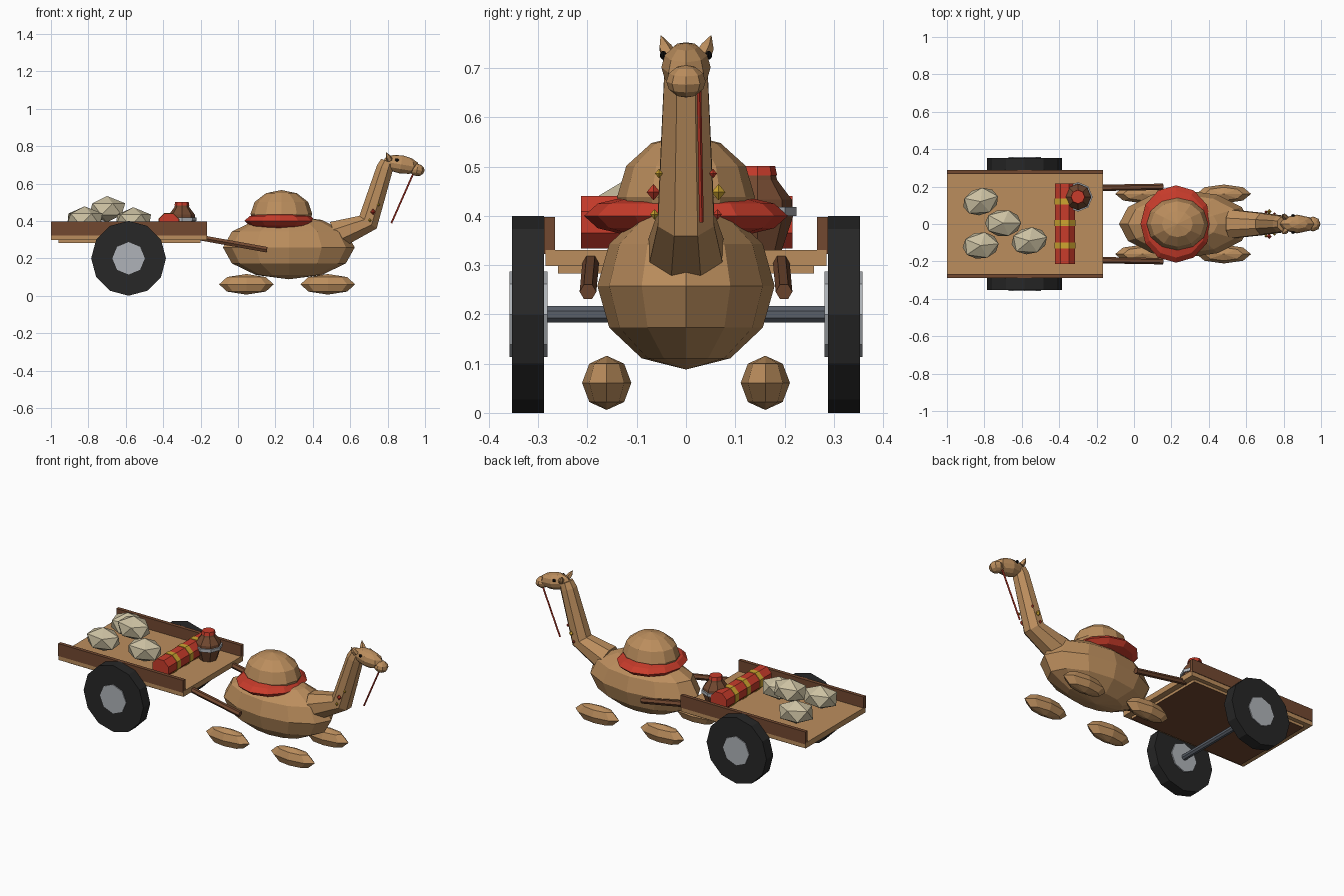
import bpy, bmesh, math
from mathutils import Vector, Matrix, Euler

if "Cube" in bpy.data.objects:
    bpy.data.objects.remove(bpy.data.objects["Cube"])


def material(name, r, g, b):
    m = bpy.data.materials.new(name)
    m.diffuse_color = (r, g, b, 1)
    m.use_nodes = True
    m.node_tree.nodes["Principled BSDF"].inputs["Base Color"].default_value = m.diffuse_color
    return m


TAN = material("tan", 0.50, 0.27, 0.11)
BROWN = material("dark brown", 0.17, 0.066, 0.03)
RED = material("red", 0.58, 0.045, 0.024)
GOLD = material("gold", 0.62, 0.38, 0.03)
CREAM = material("cream", 0.60, 0.53, 0.36)
RUBBER = material("rubber black", 0.02, 0.02, 0.02)
SILVER = material("light grey", 0.43, 0.45, 0.48)
STEEL = material("steel grey", 0.10, 0.115, 0.14)
BLACK = material("eye black", 0.003, 0.003, 0.003)


def finish(name, bm, *mats):
    bmesh.ops.recalc_face_normals(bm, faces=bm.faces[:])
    me = bpy.data.meshes.new(name)
    bm.to_mesh(me)
    bm.free()
    for m in mats:
        me.materials.append(m)
    ob = bpy.data.objects.new(name, me)
    bpy.context.collection.objects.link(ob)
    return ob


def box(name, lo, hi, mat):
    lo, hi = Vector(lo), Vector(hi)
    bm = bmesh.new()
    bmesh.ops.create_cube(bm, size=1, matrix=Matrix.LocRotScale((lo + hi) / 2, None, hi - lo))
    return finish(name, bm, mat)


def ball(name, loc, radii, mat, seg=12, rings=6, rot=(0, 0, 0)):
    bm = bmesh.new()
    bmesh.ops.create_uvsphere(bm, u_segments=seg, v_segments=rings, radius=1,
                              matrix=Matrix.LocRotScale(Vector(loc), Euler(rot), Vector(radii)))
    return finish(name, bm, mat)


def lump(name, loc, radii, mat, turn=0.0):
    bm = bmesh.new()
    bmesh.ops.create_icosphere(bm, subdivisions=1, radius=1,
                               matrix=Matrix.LocRotScale(Vector(loc), Euler((0, 0, turn)), Vector(radii)))
    return finish(name, bm, mat)


def tube(name, points, radii, mat, seg=8, phase=0.0, up=(0, 1, 0)):
    """Loft of regular polygons along a path, closed at both ends."""
    bm = bmesh.new()
    pts = [Vector(p) for p in points]
    loops = []
    for i, p in enumerate(pts):
        d = (pts[min(i + 1, len(pts) - 1)] - pts[max(i - 1, 0)]).normalized()
        u = Vector(up)
        u = (u - d * u.dot(d)).normalized()
        v = d.cross(u)
        angles = [2 * math.pi * k / seg + phase for k in range(seg)]
        loops.append([bm.verts.new(p + radii[i] * (math.cos(a) * u + math.sin(a) * v)) for a in angles])
    for a, b in zip(loops, loops[1:]):
        for k in range(seg):
            n = (k + 1) % seg
            bm.faces.new((a[k], a[n], b[n], b[k]))
    bm.faces.new(loops[0])
    bm.faces.new(loops[-1])
    return finish(name, bm, mat)


# Cart bed with a dark underside and side rails
box("cart_bed", (-1, -0.285, 0.30), (-0.165, 0.285, 0.333), TAN)
base = box("cart_underframe", (-0.96, -0.26, 0.285), (-0.20, 0.26, 0.301), TAN)
base.data.materials.append(BROWN)
for f in base.data.polygons:
    f.material_index = 1 if f.normal.z < -0.5 else 0
for s, side in ((-1, "right"), (1, "left")):
    box("cart_rail_" + side, (-1, min(s * .266, s * .288), 0.325), (-0.165, max(s * .266, s * .288), 0.40), BROWN)

    # Wheels, hubs and pulling shafts
    tube("wheel_" + side, [(-.585, s * .288, .202), (-.585, s * .353, .202)], [.2, .2], RUBBER, 12, up=(0, 0, 1))
    tube("wheel_hub_" + side, [(-.585, s * .281, .202), (-.585, s * .358, .202)], [.087, .087], SILVER, 8, up=(0, 0, 1))
    tube("cart_shaft_" + side, [(-.20, s * .193, .312), (.155, s * .199, .248)], [.017, .017], BROWN, 6)
tube("axle", [(-.585, -.29, .202), (-.585, .29, .202)], [.018, .018], STEEL, 8, math.pi / 8, up=(0, 0, 1))

# Cream sacks
for i, (x, y, z, t) in enumerate(((-.82, .12, .41, .3), (-.70, .005, .465, 0), (-.82, -.115, .41, .1), (-.56, -.09, .405, .2))):
    lump("sack_%d" % (i + 1), (x, y, z), (.108, .08, .07), CREAM, t)

# Rolled rug with gold bands
tube("rug_roll", [(-.37, -.213, .389), (-.37, .216, .389)], [.058, .058], RED, 8, math.pi / 8, up=(0, 0, 1))
for i, y in enumerate((-.115, 0.005, .12)):
    tube("rug_band_%d" % (i + 1), [(-.37, y - .017, .389), (-.37, y + .017, .389)], [.061, .061],
         GOLD, 8, math.pi / 8, up=(0, 0, 1))

# Jar with metal band and red lid
jx, jy = -.30, .145
tube("jar", [(jx, jy, z) for z in (.333, .40, .435, .475, .49)], [.05, .072, .07, .04, .036], BROWN, 8)
tube("jar_band", [(jx, jy, .402), (jx, jy, .42)], [.079, .079], SILVER, 8)
tube("jar_lid", [(jx, jy, .484), (jx, jy, .503)], [.04, .036], RED, 8)

# Camel body, saddle blanket and hump
ball("body", (.272, 0, .26), (.352, .18, .17), TAN)
ball("saddle_blanket", (.225, 0, .402), (.19, .207, .05), RED)
ball("hump", (.232, 0, .44), (.165, .14, .127), TAN)

# Neck and head
tube("neck", [(.52, 0, .325), (.695, 0, .395), (.785, 0, .685), (.80, 0, .72)],
     [.083, .062, .048, .04], TAN, 8, math.pi / 8)
ball("head", (.872, 0, .704), (.10, .05, .049), TAN, 8, 6, (0, .17, 0))
ball("muzzle", (.957, 0, .675), (.041, .04, .033), TAN, 8, 6, (0, .17, 0))

for s, side in ((-1, "right"), (1, "left")):
    # Ears and eyes
    tube("ear_" + side, [(.812, s * .034, .727), (.803, s * .043, .745), (.793, s * .051, .768)],
         [.017, .014, .001], TAN, 5)
    ball("eye_" + side, (.85, s * .046, .728), (.010, .007, .009), BLACK, 8, 6)

    # Neck pendants, alternating red and gold
    for i, (x, y, z, r) in enumerate(((.752, .055, .488, .008), (.722, .066, .45, .014), (.705, .064, .405, .009))):
        red = (i % 2 == 0) == (s > 0)
        ball("pendant_%s_%d" % (side, i + 1), (x, s * y, z), (r, r, r * 1.2), RED if red else GOLD, 4, 2)

    # Feet
    for x, end in ((.045, "rear"), (.48, "front")):
        ball("foot_%s_%s" % (end, side), (x, s * .161, .063), (.146, .05, .055), TAN, 8, 4)

# Hanging rein
tube("rein", [(.937, .026, .655), (.82, .031, .39)], [.005, .005], RED, 5)

# Centre in depth and rest on the ground plane
bpy.context.view_layer.update()
low = min((o.matrix_world @ v.co).z for o in bpy.data.objects for v in o.data.vertices)
for o in bpy.data.objects:
    o.location.z -= low
